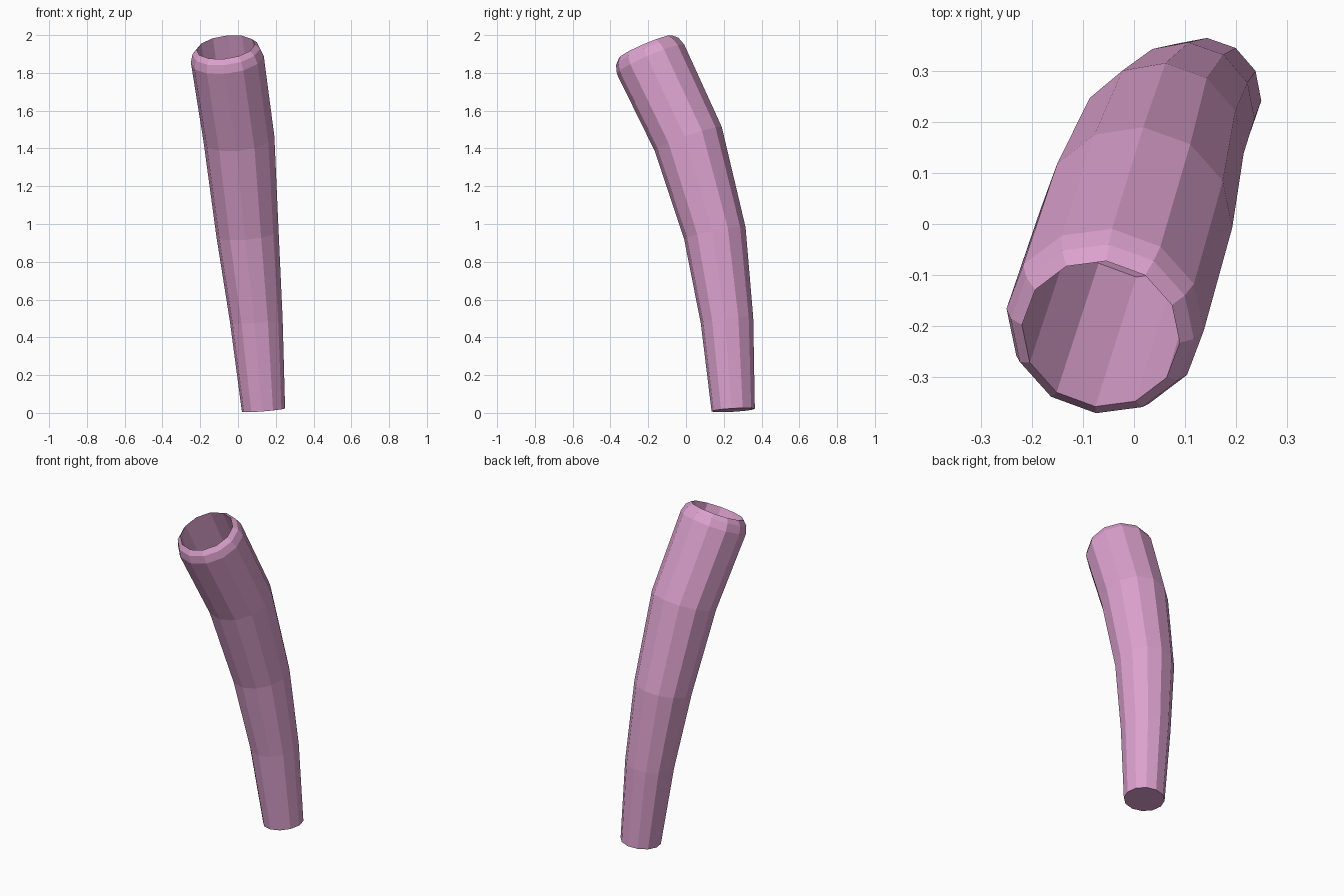
import bpy, bmesh, math
from mathutils import Vector

if "Cube" in bpy.data.objects:
    bpy.data.objects.remove(bpy.data.objects["Cube"])

SIDES = 12
TURN = math.radians(-4)

# Outer body: ring centre, axis direction, radius
top_axis = Vector((-0.12, -0.39, 0.91)).normalized()
lip = Vector((-0.065, -0.215, 1.936))
rings = [
    (Vector((0.135, 0.25, 0.015)), Vector((-0.08, -0.06, 1)), 0.115),
    (Vector((0.097, 0.217, 0.49)), Vector((-0.09, -0.10, 1)), 0.140),
    (Vector((0.05, 0.153, 0.95)), Vector((-0.10, -0.20, 1)), 0.166),
    (Vector((0.005, 0.012, 1.45)), Vector((-0.11, -0.35, 1)), 0.189),
    # Rounded lip, then the bore going down inside
    (lip - top_axis * 0.07, top_axis, 0.195),
    (lip - top_axis * 0.025, top_axis, 0.181),
    (lip, top_axis, 0.156),
    (Vector((0.015, 0.035, 1.36)), top_axis, 0.152),
]


def add_ring(bm, centre, axis, radius):
    axis = axis.normalized()
    u = Vector((1, 0, 0))
    u = (u - axis * u.dot(axis)).normalized()
    v = axis.cross(u)
    angles = [TURN + 2 * math.pi * i / SIDES for i in range(SIDES)]
    return [bm.verts.new(centre + (u * math.cos(a) + v * math.sin(a)) * radius)
            for a in angles]


bm = bmesh.new()
loops = [add_ring(bm, *r) for r in rings]
for a, b in zip(loops, loops[1:]):
    for i in range(SIDES):
        j = (i + 1) % SIDES
        bm.faces.new((a[i], a[j], b[j], b[i]))

# Closed base and floor of the bore
bm.faces.new(loops[0][::-1])
bm.faces.new(loops[-1])
bmesh.ops.recalc_face_normals(bm, faces=bm.faces)

mesh = bpy.data.meshes.new("curved_tube")
bm.to_mesh(mesh)
bm.free()
tube = bpy.data.objects.new("curved_tube", mesh)
bpy.context.collection.objects.link(tube)

pink = bpy.data.materials.new("pink")
pink.diffuse_color = (0.72, 0.36, 0.62, 1)
pink.use_nodes = True
pink.node_tree.nodes["Principled BSDF"].inputs["Base Color"].default_value = pink.diffuse_color
mesh.materials.append(pink)
